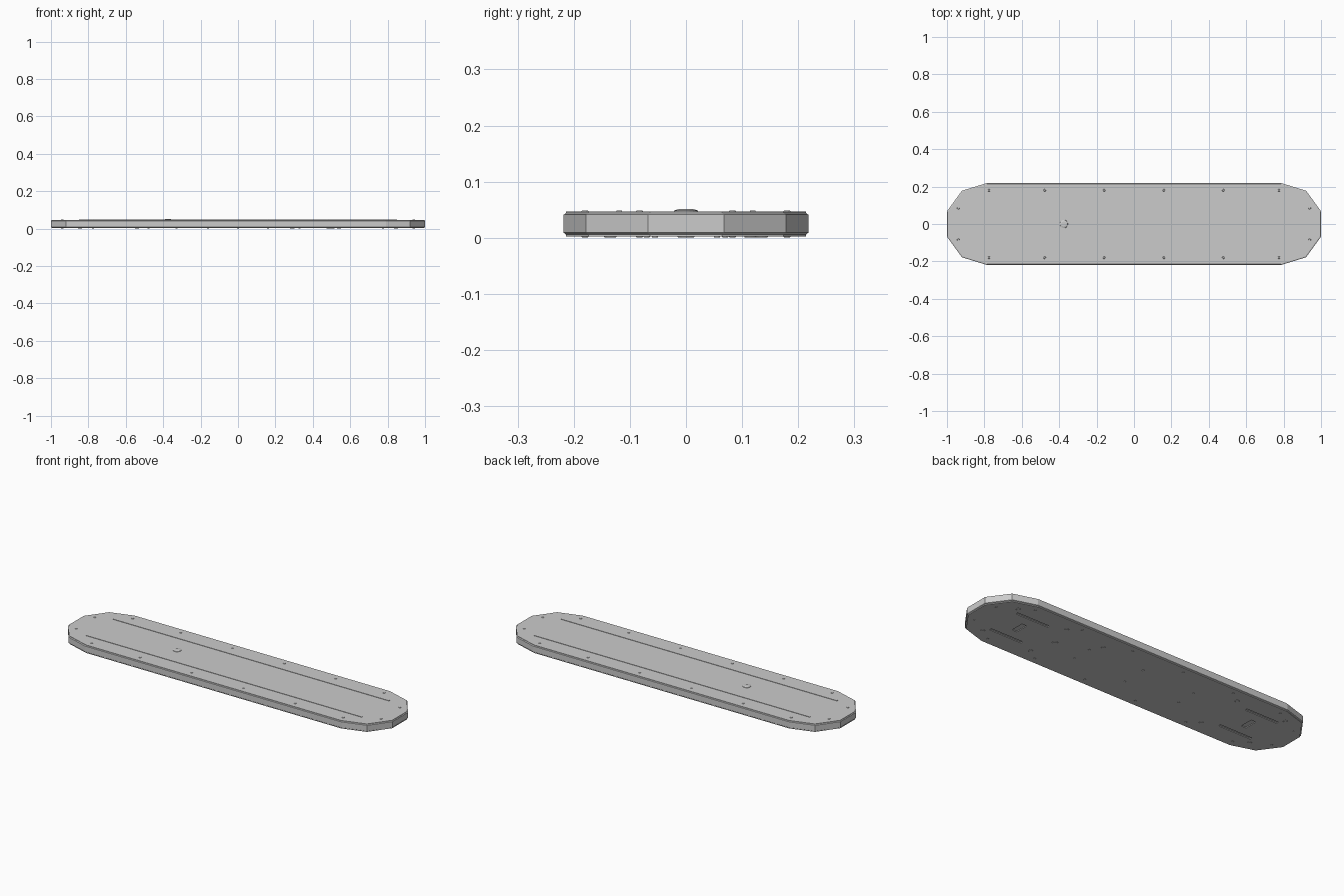
import bpy, bmesh

if "Cube" in bpy.data.objects:
    bpy.data.objects.remove(bpy.data.objects["Cube"])

# Quarter of the twelve-sided outline, mirrored into a closed ring
Q = [(1.0, 0.068), (0.92, 0.178), (0.79, 0.218)]
OUTLINE = (Q + [(-x, y) for x, y in reversed(Q)]
           + [(-x, -y) for x, y in Q] + [(x, -y) for x, y in reversed(Q)])


def finish(name, bm):
    bmesh.ops.recalc_face_normals(bm, faces=bm.faces[:])
    me = bpy.data.meshes.new(name)
    bm.to_mesh(me)
    bm.free()
    ob = bpy.data.objects.new(name, me)
    bpy.context.collection.objects.link(ob)
    return ob


def loft(name, points, levels):
    """Stack the outline at several (inset, z) levels and cap both ends."""
    bm = bmesh.new()
    sign = lambda v: 1 if v > 0 else -1
    rings = [[bm.verts.new((x - sign(x) * d, y - sign(y) * d, z)) for x, y in points]
             for d, z in levels]
    n = len(points)
    for a, b in zip(rings, rings[1:]):
        for i in range(n):
            bm.faces.new((a[i], a[(i + 1) % n], b[(i + 1) % n], b[i]))
    bm.faces.new(rings[0])
    bm.faces.new(rings[-1])
    return finish(name, bm)


def rect(cx, cy, w, d):
    return [(cx + w / 2, cy + d / 2), (cx - w / 2, cy + d / 2),
            (cx - w / 2, cy - d / 2), (cx + w / 2, cy - d / 2)]


def box(name, cx, cy, w, d, z0, z1):
    bm = bmesh.new()
    pts = rect(cx, cy, w, d)
    base = bm.faces.new([bm.verts.new((x, y, z0)) for x, y in pts])
    top = bmesh.ops.extrude_face_region(bm, geom=[base])["geom"]
    for v in top:
        if isinstance(v, bmesh.types.BMVert):
            v.co.z = z1
    return finish(name, bm)


def studs(name, places, r_base, r_tip, z_base, z_tip, sides=10):
    """Tapered round heads at each place, as one object."""
    bm = bmesh.new()
    lo, hi = min(z_base, z_tip), max(z_base, z_tip)
    r1, r2 = (r_base, r_tip) if z_base < z_tip else (r_tip, r_base)
    for x, y in places:
        geo = bmesh.ops.create_cone(bm, cap_ends=True, segments=sides,
                                    radius1=r1, radius2=r2, depth=hi - lo)
        bmesh.ops.translate(bm, verts=geo["verts"], vec=(x, y, (lo + hi) / 2))
    return finish(name, bm)


# Main shell, with chamfered rims, and the two cover plates
loft("shell", OUTLINE, [(0.004, 0.006), (0, 0.009), (0, 0.041), (0.004, 0.044)])
loft("top_plate", OUTLINE, [(0.004, 0.044), (0.004, 0.0465)])
bottom = loft("bottom_plate", OUTLINE, [(0.004, 0.002), (0.004, 0.006)])

# Slots and rectangular openings through the bottom plate
for sx in (-1, 1):
    cuts = [(0.725 * sx, 0.1, 0.2, 0.014), (0.725 * sx, -0.1, 0.2, 0.014),
            (0.725 * sx, 0, 0.03, 0.075)]
    for c in cuts:
        cutter = box("opening_cutter", *c, -0.01, 0.02)
        cutter.hide_render = True
        cutter.hide_viewport = True
        cutter.display_type = 'WIRE'
        mod = bottom.modifiers.new("opening", 'BOOLEAN')
        mod.operation = 'DIFFERENCE'
        mod.solver = 'EXACT'
        mod.object = cutter

# Raised strips along the top
for side, y in (("left", 0.119), ("right", -0.119)):
    box("top_strip_" + side, 0, y, 1.7, 0.009, 0.0455, 0.0485)

# Perimeter screws above and below
rim = [(sx * x, sy * y) for sx in (-1, 1) for sy in (-1, 1)
       for x, y in ((0.16, 0.18), (0.478, 0.18), (0.775, 0.18), (0.94, 0.083))]
studs("top_screws", rim, 0.007, 0.005, 0.046, 0.049)
studs("bottom_rim_screws", rim, 0.007, 0.005, 0.003, 0.0005)

# Power button: base disc and low cap
studs("button_base", [(-0.375, 0)], 0.022, 0.021, 0.046, 0.0485, 20)
studs("button_cap", [(-0.375, 0)], 0.021, 0.013, 0.0485, 0.051, 20)

# Mounting bolts and small inner screws on the underside
mounts = [(sx * x, sy * 0.135) for sx in (-1, 1) for sy in (-1, 1) for x in (0.54, 0.845)]
studs("mount_bolts", mounts + [(0.29, 0.115)], 0.012, 0.010, 0.003, 0, 12)
studs("bottom_plug", [(0.5, 0)], 0.016, 0.014, 0.003, 0, 12)
inner = [(sx * 0.33, sy * 0.055) for sx in (-1, 1) for sy in (-1, 1)]
studs("inner_screws", inner + [(0, 0.07), (0, -0.07)], 0.006, 0.005, 0.003, 0.0005)
